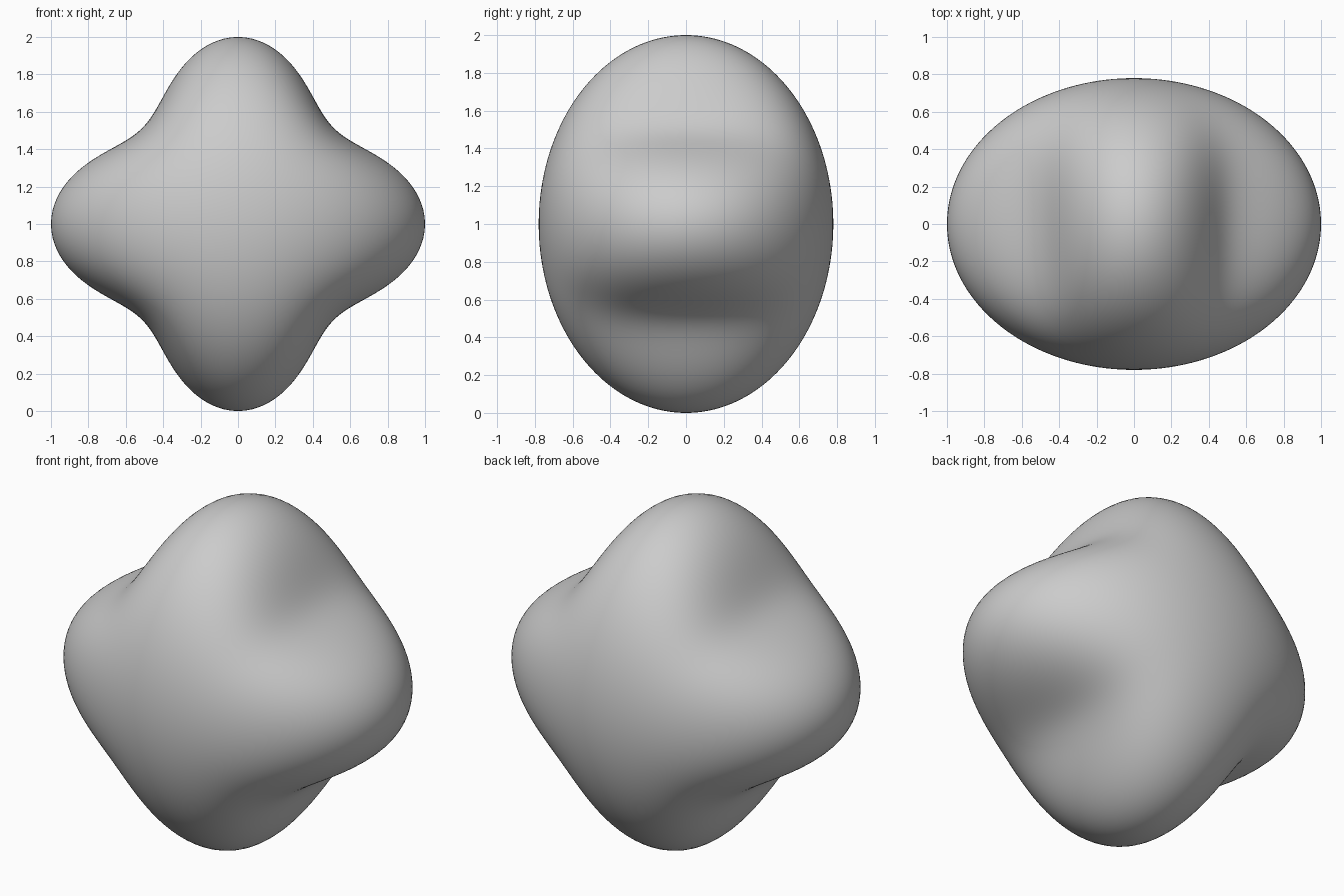
import bpy
import math

if "Cube" in bpy.data.objects:
    bpy.data.objects.remove(bpy.data.objects["Cube"])

HALF_DEPTH = 0.78   # half size along y
DENT = 0.275        # how far the diagonal valleys sink in

# Smooth body: sphere flattened in y, pinched along the four diagonals
bpy.ops.mesh.primitive_uv_sphere_add(segments=160, ring_count=80, radius=1)
body = bpy.context.object
body.name = "four_lobed_body"

for v in body.data.vertices:
    # turn the sphere so that its poles lie on the y axis
    x, y, z = v.co.x, -v.co.z, v.co.y
    angle = math.atan2(z, x)
    waist = x * x + z * z       # valleys fade out towards the poles
    s = 1 - DENT * waist * (1 - math.cos(4 * angle)) / 2
    v.co = (x * s, y * HALF_DEPTH, z * s + 1)

body.data.update()
bpy.ops.object.shade_smooth()
